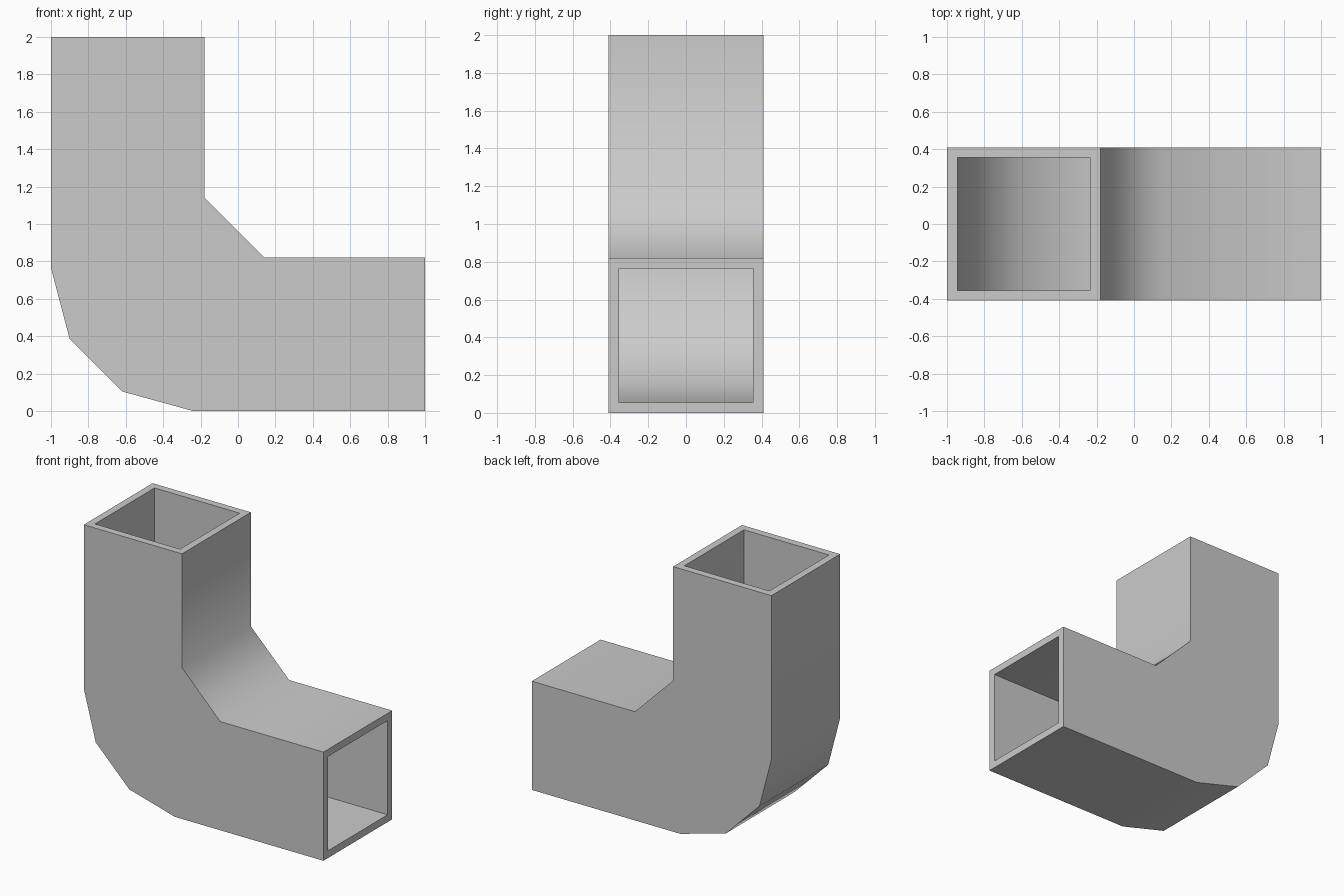
import bpy
import bmesh
import math
from mathutils import Vector

cube = bpy.data.objects.get("Cube")
if cube:
    bpy.data.objects.remove(cube, do_unlink=True)

WALL = 0.055
HALF_DEPTH = 0.41

# Side outline of the elbow: outer bend and inner bend, both from top to side opening
outer_bend = [(-1, 2), (-1, 0.765), (-0.9, 0.385), (-0.62, 0.105), (-0.24, 0), (1, 0)]
inner_bend = [(-0.18, 2), (-0.18, 1.14), (0.14, 0.82), (1, 0.82)]


def offset(path, dist):
    """Shift an open path sideways with mitred corners (positive = to its left)."""
    pts = [Vector(p) for p in path]
    normals = [Vector((a.y - b.y, b.x - a.x)).normalized() for a, b in zip(pts, pts[1:])]
    result = []
    for i, p in enumerate(pts):
        n1 = normals[max(i - 1, 0)]
        n2 = normals[min(i, len(normals) - 1)]
        result.append(p + (n1 + n2) * dist / (1 + n1.dot(n2)))
    return result


def add_tube(bm, outer, inner, half):
    """Build the four walls of a square tube; return the corner loops of its two openings."""
    loop = list(outer) + list(reversed(inner))
    front, back = ([bm.verts.new((x, y, z)) for x, z in loop] for y in (-half, half))
    bm.faces.new(front)
    bm.faces.new(back)
    count, side = len(loop), len(outer) - 1
    for i in range(count - 1):
        if i != side:
            bm.faces.new((front[i], front[i + 1], back[i + 1], back[i]))
    return [(front[i], front[j], back[j], back[i]) for i, j in ((0, -1), (side, side + 1))]


# Outer shell, bore, and the rims that join them
bm = bmesh.new()
shell_ends = add_tube(bm, outer_bend, inner_bend, HALF_DEPTH)
bore_ends = add_tube(bm, offset(outer_bend, WALL), offset(inner_bend, -WALL), HALF_DEPTH - WALL)
for shell, bore in zip(shell_ends, bore_ends):
    for i in range(4):
        j = (i + 1) % 4
        bm.faces.new((shell[i], shell[j], bore[j], bore[i]))
bmesh.ops.recalc_face_normals(bm, faces=bm.faces)

mesh = bpy.data.meshes.new("square_duct_elbow")
bm.to_mesh(mesh)
bm.free()
duct = bpy.data.objects.new("square_duct_elbow", mesh)
bpy.context.collection.objects.link(duct)

# Plain grey metal
grey = bpy.data.materials.new("plain_grey")
grey.use_nodes = True
grey.diffuse_color = (0.6, 0.6, 0.6, 1)
grey.node_tree.nodes["Principled BSDF"].inputs["Base Color"].default_value = (0.6, 0.6, 0.6, 1)
mesh.materials.append(grey)

# Smooth bends, sharp box edges
bpy.ops.object.select_all(action="DESELECT")
duct.select_set(True)
bpy.context.view_layer.objects.active = duct
bpy.ops.object.shade_smooth_by_angle(angle=math.radians(60))
